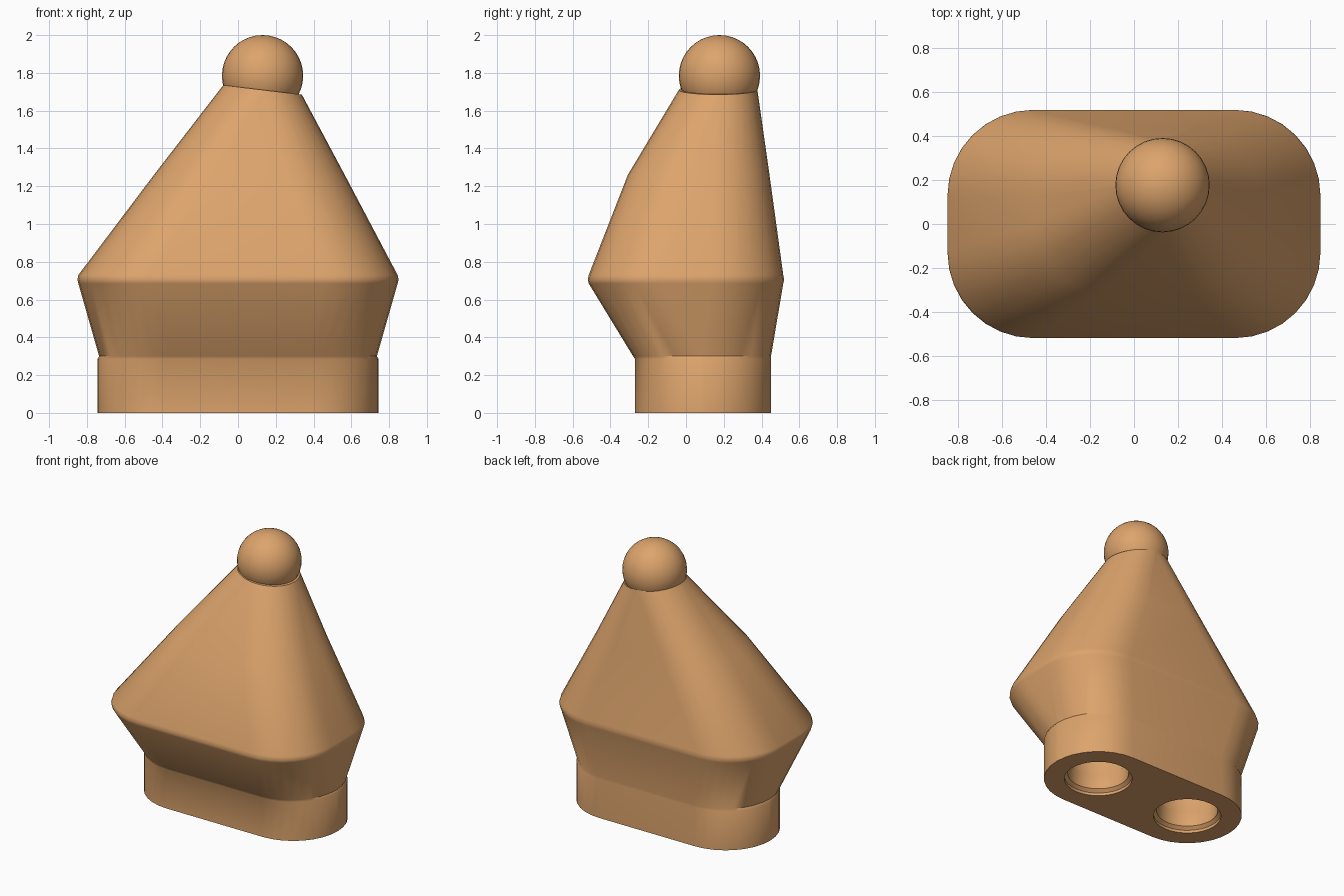
import bpy, bmesh, math

if "Cube" in bpy.data.objects:
    bpy.data.objects.remove(bpy.data.objects["Cube"])

tan = bpy.data.materials.new("warm tan")
tan.diffuse_color = (0.72, 0.37, 0.15, 1)
tan.use_nodes = True
tan.node_tree.nodes["Principled BSDF"].inputs["Base Color"].default_value = tan.diffuse_color


def rounded_ring(cx, cy, hx, hy, r, z, tilt=0.0, seg=8):
    """Rounded rectangle outline, four corner arcs, optional tilt along x."""
    pts = []
    for q, (sx, sy) in enumerate([(1, 1), (-1, 1), (-1, -1), (1, -1)]):
        for i in range(seg + 1):
            a = (q + i / seg) * math.pi / 2
            x = sx * (hx - r) + r * math.cos(a)
            y = sy * (hy - r) + r * math.sin(a)
            pts.append((cx + x, cy + y, z + tilt * x))
    return pts


def finish(obj, angle):
    if not obj.data.materials:
        obj.data.materials.append(tan)
    bpy.ops.object.select_all(action='DESELECT')
    obj.select_set(True)
    bpy.context.view_layer.objects.active = obj
    bpy.ops.object.shade_smooth_by_angle(angle=math.radians(angle))


def loft(name, rings):
    bm = bmesh.new()
    loops = [[bm.verts.new(p) for p in ring] for ring in rings]
    n = len(loops[0])
    for a, b in zip(loops, loops[1:]):
        for i in range(n):
            j = (i + 1) % n
            bm.faces.new((a[i], a[j], b[j], b[i]))
    bm.faces.new(loops[0][::-1])
    bm.faces.new(loops[-1])
    bmesh.ops.remove_doubles(bm, verts=bm.verts, dist=1e-4)
    bmesh.ops.recalc_face_normals(bm, faces=bm.faces)
    me = bpy.data.meshes.new(name)
    bm.to_mesh(me)
    bm.free()
    obj = bpy.data.objects.new(name, me)
    bpy.context.collection.objects.link(obj)
    me.materials.append(tan)
    return obj


# Body: stadium foot, flared lower part, rim, leaning taper to the neck
body = loft("body", [
    rounded_ring(0, 0.09, 0.745, 0.36, 0.358, 0),
    rounded_ring(0, 0.09, 0.745, 0.36, 0.358, 0.285),
    rounded_ring(0, 0.085, 0.735, 0.365, 0.36, 0.30),
    rounded_ring(0, 0, 0.845, 0.515, 0.39, 0.685),
    rounded_ring(0, 0, 0.85, 0.52, 0.39, 0.705),
    rounded_ring(0, 0, 0.845, 0.515, 0.39, 0.73),
    rounded_ring(0.06, 0.067, 0.505, 0.375, 0.31, 1.26),
    rounded_ring(0.13, 0.17, 0.208, 0.208, 0.207, 1.71, tilt=-0.12),
])

# Two stepped sockets in the underside
for s in (-1, 1):
    steps = [(0.225, -0.05), (0.225, 0.02), (0.203, 0.04), (0.203, 0.15),
             (0.215, 0.17), (0.215, 0.40)]
    cutter = loft("socket_cutter", [
        [(s * 0.385 + r * math.cos(i * math.pi / 16),
          0.09 + r * math.sin(i * math.pi / 16), z) for i in range(32)]
        for r, z in steps])
    cutter.hide_render = True
    mod = body.modifiers.new("socket", 'BOOLEAN')
    mod.operation = 'DIFFERENCE'
    mod.solver = 'EXACT'
    mod.object = cutter
    bpy.context.view_layer.objects.active = body
    bpy.ops.object.modifier_apply(modifier=mod.name)
    bpy.data.objects.remove(cutter)
finish(body, 42)

# Ball on the tip
bpy.ops.mesh.primitive_uv_sphere_add(segments=32, ring_count=20, radius=0.215,
                                     location=(0.13, 0.177, 1.785))
ball = bpy.context.object
ball.name = "tip_ball"
finish(ball, 60)
